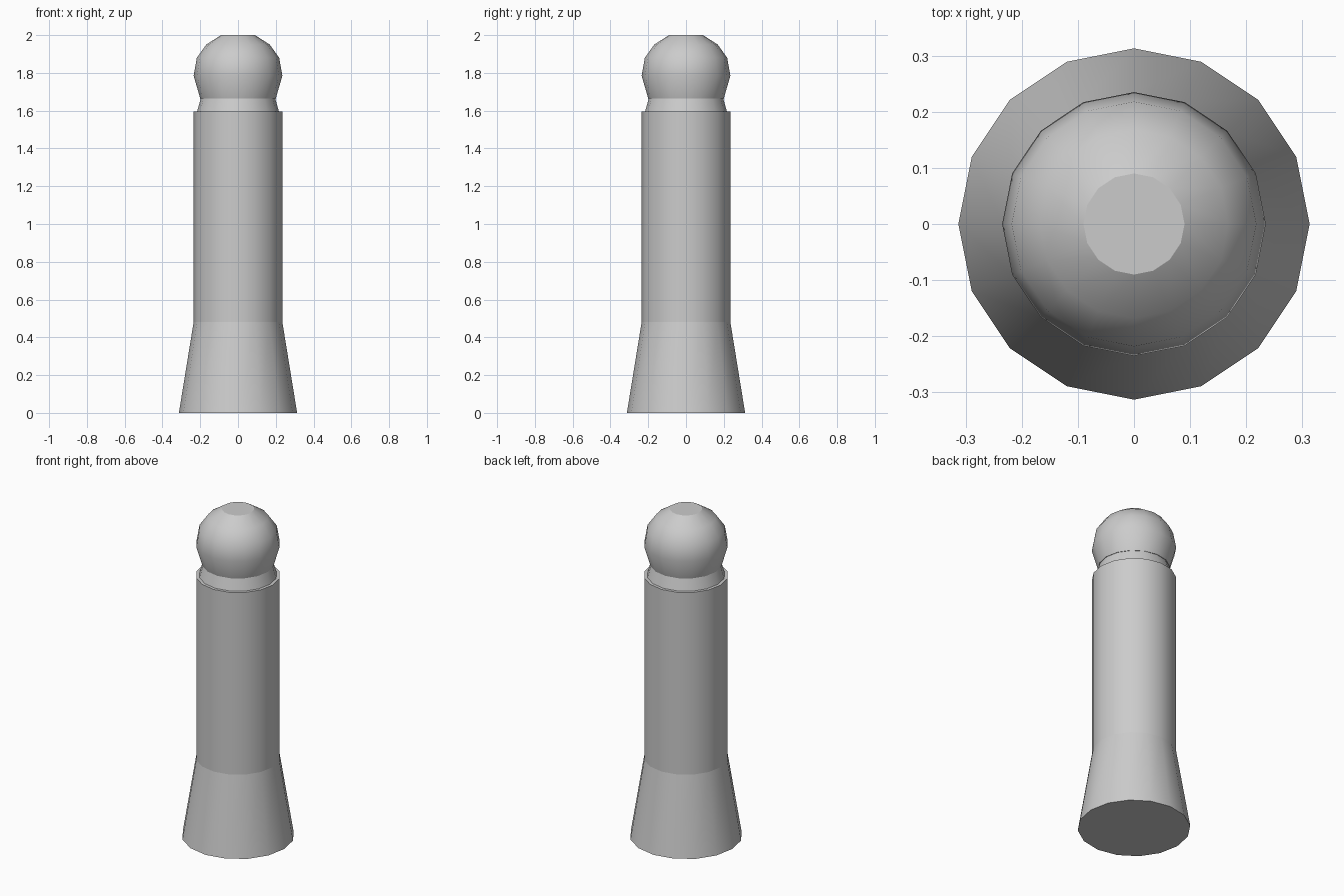
import bpy
import bmesh
from math import cos, sin, tau, radians

cube = bpy.data.objects.get("Cube")
if cube:
    bpy.data.objects.remove(cube, do_unlink=True)

SIDES = 16

grey = bpy.data.materials.new("plain grey")
grey.use_nodes = True
colour = (0.6, 0.6, 0.6, 1)
grey.diffuse_color = colour
grey.node_tree.nodes["Principled BSDF"].inputs["Base Color"].default_value = colour


def lathe(name, profile, cap_bottom=False, cap_top=False):
    """Turn a (radius, height) profile, listed bottom to top, around z."""
    bm = bmesh.new()
    rings = []
    for r, z in profile:
        rings.append([bm.verts.new((r * cos(tau * i / SIDES), r * sin(tau * i / SIDES), z))
                      for i in range(SIDES)])
    for low, high in zip(rings, rings[1:]):
        for i in range(SIDES):
            j = (i + 1) % SIDES
            bm.faces.new((low[i], low[j], high[j], high[i]))
    if cap_bottom:
        bm.faces.new(rings[0][::-1])
    if cap_top:
        bm.faces.new(rings[-1])
    mesh = bpy.data.meshes.new(name)
    bm.to_mesh(mesh)
    bm.free()
    mesh.materials.append(grey)
    obj = bpy.data.objects.new(name, mesh)
    bpy.context.collection.objects.link(obj)
    bpy.ops.object.select_all(action='DESELECT')
    obj.select_set(True)
    bpy.context.view_layer.objects.active = obj
    bpy.ops.object.shade_smooth_by_angle(angle=radians(31))
    return obj


# Flared foot
lathe("flared_base", [(0.313, 0), (0.235, 0.48)], cap_bottom=True)

# Straight post with a flat shoulder
lathe("post", [(0.235, 0.48), (0.235, 1.595)], cap_top=True)

# Tapered collar under the ball
lathe("neck", [(0.217, 1.595), (0.197, 1.665)])

# Ball with a flattened top and underside
lathe("ball_top", [(0.2, 1.665), (0.235, 1.785), (0.218, 1.88), (0.168, 1.95), (0.09, 2.0)],
      cap_bottom=True, cap_top=True)
